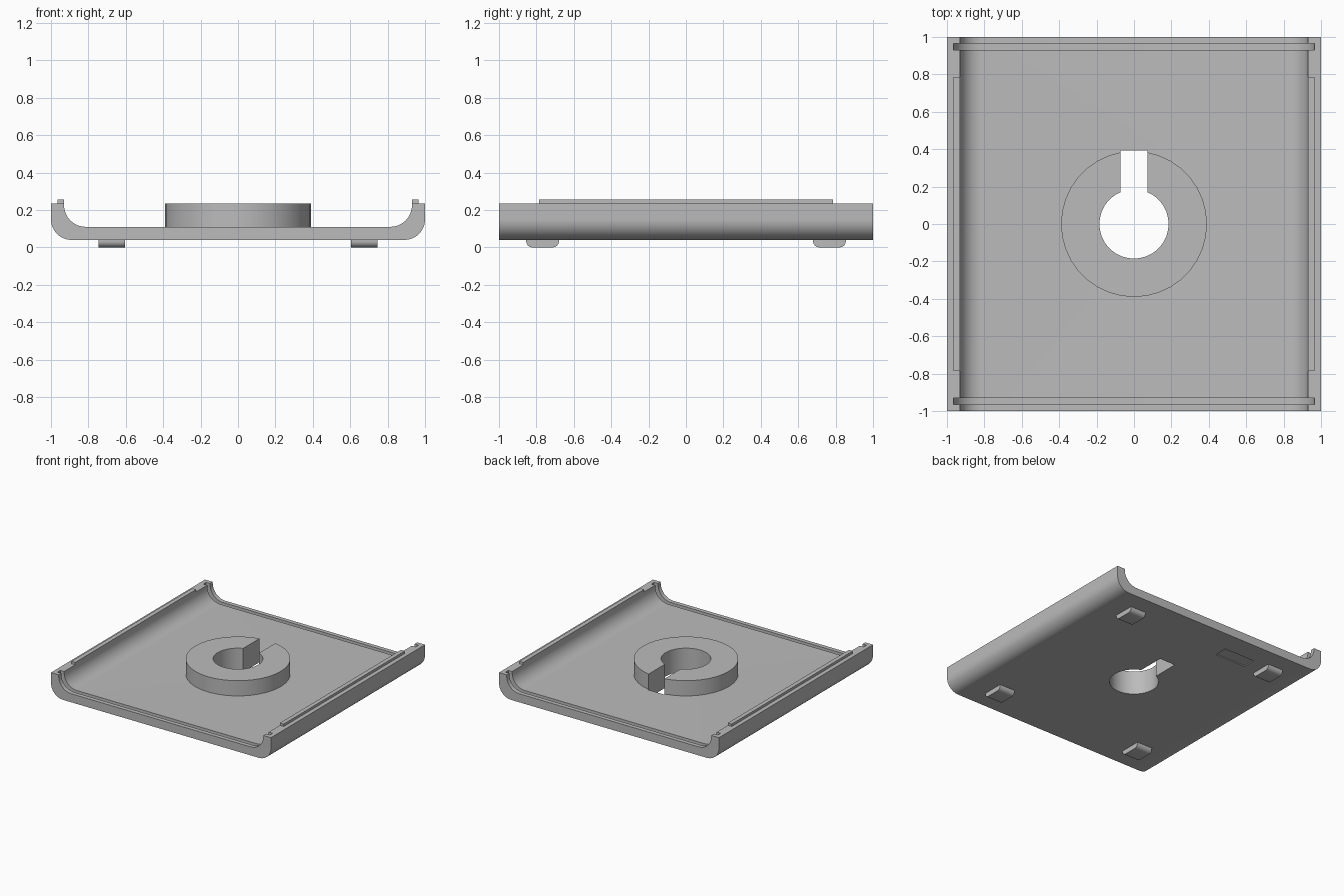
import bpy, bmesh
from math import sin, cos, pi

cube = bpy.data.objects.get("Cube")
if cube:
    bpy.data.objects.remove(cube, do_unlink=True)

grey = bpy.data.materials.new("plain grey")
grey.use_nodes = True
grey.diffuse_color = (0.5, 0.5, 0.5, 1)
grey.node_tree.nodes["Principled BSDF"].inputs["Base Color"].default_value = (0.5, 0.5, 0.5, 1)


def make(name, points, direction):
    """Extrude a closed 3D outline along a direction."""
    bm = bmesh.new()
    face = bm.faces.new([bm.verts.new(p) for p in points])
    new = bmesh.ops.extrude_face_region(bm, geom=[face])["geom"]
    bmesh.ops.translate(bm, vec=direction, verts=[v for v in new if isinstance(v, bmesh.types.BMVert)])
    bmesh.ops.recalc_face_normals(bm, faces=bm.faces)
    mesh = bpy.data.meshes.new(name)
    bm.to_mesh(mesh)
    bm.free()
    mesh.materials.append(grey)
    obj = bpy.data.objects.new(name, mesh)
    bpy.context.collection.objects.link(obj)
    return obj


def box(name, x0, x1, y0, y1, z0, z1):
    return make(name, [(x0, y0, z0), (x1, y0, z0), (x1, y1, z0), (x0, y1, z0)], (0, 0, z1 - z0))


def disc(name, radius, z0, z1, sides):
    ring = [(radius * cos(2 * pi * i / sides), radius * sin(2 * pi * i / sides), z0) for i in range(sides)]
    return make(name, ring, (0, 0, z1 - z0))


def trough(half, bottom, top, radius, steps=12):
    """Open U outline with rounded lower corners, from left top to right top."""
    right = [(half - radius + radius * sin(a), bottom + radius - radius * cos(a))
             for a in (i * pi / 2 / steps for i in range(steps + 1))] + [(half, top)]
    return [(-x, z) for x, z in reversed(right)] + right


def activate(obj):
    bpy.ops.object.select_all(action="DESELECT")
    obj.select_set(True)
    bpy.context.view_layer.objects.active = obj


def cut(obj, cutters):
    activate(obj)
    for cutter in cutters:
        mod = obj.modifiers.new("cut", "BOOLEAN")
        mod.operation = "DIFFERENCE"
        mod.solver = "EXACT"
        mod.object = cutter
        bpy.ops.object.modifier_apply(modifier=mod.name)


# Tray with curled side walls
outline = trough(1, 0.04, 0.235, 0.11) + trough(0.93, 0.11, 0.235, 0.115)[::-1]
tray = make("tray", [(x, -1, z) for x, z in outline], (0, 2, 0))

# Mounting ring
ring = disc("mounting_ring", 0.39, 0.09, 0.235, 36)

# Keyhole through ring and floor, end grooves, shallow blank panel underneath
hole = disc("hole_cutter", 0.185, -0.1, 0.4, 36)
slot = box("slot_cutter", -0.072, 0.072, 0.05, 0.392, -0.11, 0.41)
grooves = [make("groove_cutter", [(x, y, z) for x, z in trough(0.965, 0.075, 0.3, 0.15)], (0, 0.036, 0))
           for y in (-0.965, 0.929)]
panel = box("panel_cutter", -0.49, -0.21, 0.71, 0.82, 0.0, 0.048)
cut(tray, [hole, slot, panel] + grooves)
cut(ring, [hole, slot])
for cutter in [hole, slot, panel] + grooves:
    bpy.data.objects.remove(cutter, do_unlink=True)

parts = [tray, ring]
for side, s in (("left", 1), ("right", -1)):
    # Locating rail on each wall
    xs = sorted((s * 0.93, s * 0.965))
    parts.append(box(side + "_rail", *xs, -0.785, 0.785, 0.225, 0.255))
    # Feet with rounded lower edges
    for end, e in (("front", -1), ("back", 1)):
        profile = trough(0.0875, 0, 0.045, 0.033, 6)
        parts.append(make(f"{end}_{side}_foot",
                          [(s * 0.605, e * 0.767 + y, z) for y, z in profile], (s * 0.14, 0, 0)))

for part in parts:
    activate(part)
    bpy.ops.object.shade_smooth_by_angle(angle=pi / 6)
